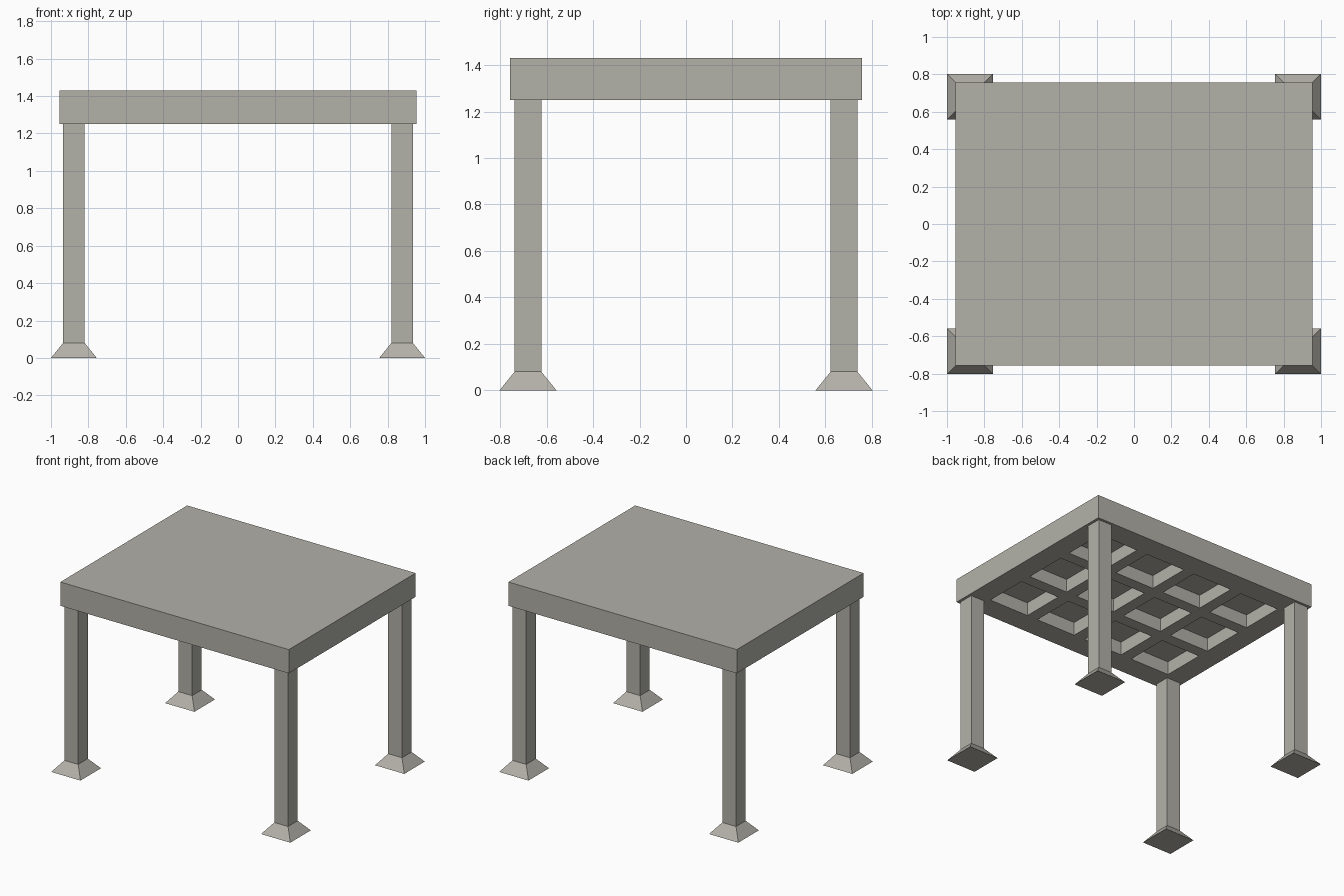
import bpy, bmesh

if "Cube" in bpy.data.objects:
    bpy.data.objects.remove(bpy.data.objects["Cube"])

SLAB_X, SLAB_Y = 0.955, 0.757      # slab half sizes
Z_FOOT, Z_SLAB, Z_TOP = 0.08, 1.25, 1.43
POST = 0.0575                      # post half width
FOOT = 0.1225                      # footing half width at the ground
COFFER, PITCH, DEPTH = 0.33, 0.42, 0.10

concrete = bpy.data.materials.new("concrete_grey")
concrete.diffuse_color = (0.45, 0.44, 0.395, 1)
concrete.use_nodes = True
concrete.node_tree.nodes["Principled BSDF"].inputs["Base Color"].default_value = concrete.diffuse_color


def add_object(name, bm):
    bmesh.ops.recalc_face_normals(bm, faces=bm.faces[:])
    mesh = bpy.data.meshes.new(name)
    bm.to_mesh(mesh)
    bm.free()
    mesh.materials.append(concrete)
    obj = bpy.data.objects.new(name, mesh)
    bpy.context.collection.objects.link(obj)
    return obj


def frustum(name, x, y, z0, z1, half0, half1):
    """Square block whose half width changes from bottom to top."""
    bm = bmesh.new()
    bmesh.ops.create_cube(bm, size=2)
    for v in bm.verts:
        half, z = (half0, z0) if v.co.z < 0 else (half1, z1)
        v.co = (x + v.co.x * half, y + v.co.y * half, z)
    return add_object(name, bm)


def grid_lines(half, count):
    """Slab edges plus both sides of every coffer along one axis."""
    lines = [-half]
    for i in range(count):
        centre = (i - (count - 1) / 2) * PITCH
        lines += [centre - COFFER / 2, centre + COFFER / 2]
    return lines + [half]


# Waffle slab: gridded underside, thickened upward, with coffers pushed in
xs, ys = grid_lines(SLAB_X, 4), grid_lines(SLAB_Y, 3)
bm = bmesh.new()
verts = [[bm.verts.new((x, y, Z_SLAB)) for y in ys] for x in xs]
coffers = []
for i in range(len(xs) - 1):
    for j in range(len(ys) - 1):
        face = bm.faces.new((verts[i][j], verts[i][j + 1],
                             verts[i + 1][j + 1], verts[i + 1][j]))
        if i % 2 and j % 2:
            coffers.append(face)

# Outer sides and top
rim = [e for e in bm.edges if e.is_boundary]
sides = bmesh.ops.extrude_edge_only(bm, edges=rim)["geom"]
for v in sides:
    if isinstance(v, bmesh.types.BMVert):
        v.co.z = Z_TOP
top_edges = [e for e in sides if isinstance(e, bmesh.types.BMEdge)]
bmesh.ops.contextual_create(bm, geom=top_edges)

# Coffer recesses
for face in bmesh.ops.extrude_discrete_faces(bm, faces=coffers)["faces"]:
    for v in face.verts:
        v.co.z = Z_SLAB + DEPTH
add_object("waffle_slab", bm)

# Corner posts on flared footings
for sx, side in ((-1, "left"), (1, "right")):
    for sy, end in ((-1, "front"), (1, "back")):
        x, y = sx * 0.8775, sy * 0.6805
        frustum(f"post_{end}_{side}", x, y, Z_FOOT, Z_SLAB, POST, POST)
        frustum(f"footing_{end}_{side}", x, y, 0, Z_FOOT, FOOT, POST)
